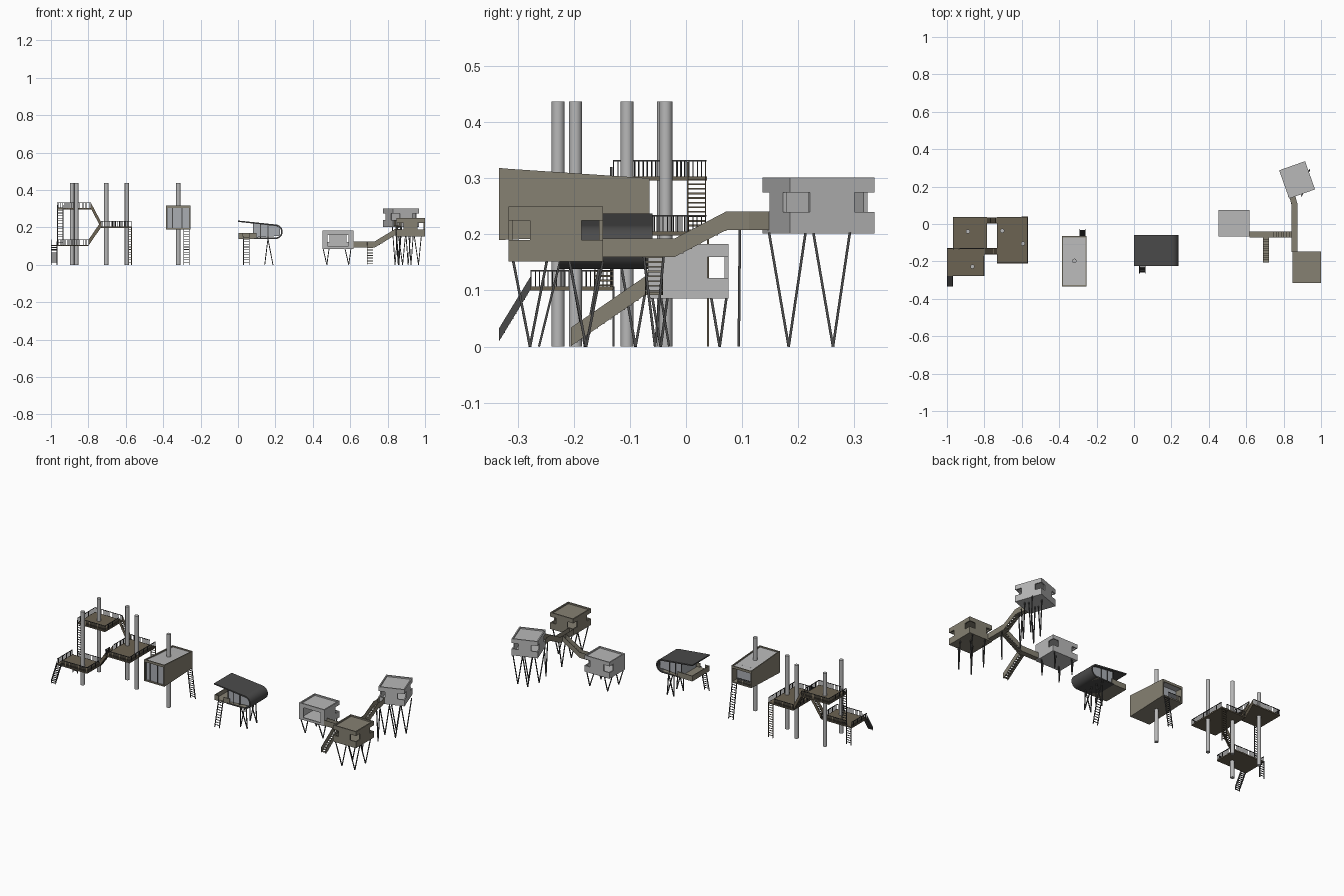
import bpy, bmesh, math
from mathutils import Vector as V, Matrix

if "Cube" in bpy.data.objects:
    bpy.data.objects.remove(bpy.data.objects["Cube"])

def mat(name, r, g, b):
    m = bpy.data.materials.new(name)
    m.diffuse_color = (r, g, b, 1)
    m.use_nodes = True
    m.node_tree.nodes["Principled BSDF"].inputs["Base Color"].default_value = m.diffuse_color
    return m
WOOD = mat("wood_deck", .15, .125, .085)
WALL = mat("olive_wall", .24, .22, .17)
DARK = mat("dark_metal", .07, .07, .07)
PALE = mat("pale_wall", .48, .48, .48)
GLASS = mat("grey_glass", .4, .42, .45)

def part(name, m, fn):
    bm = bmesh.new()
    fn(bm)
    bmesh.ops.recalc_face_normals(bm, faces=bm.faces)
    me = bpy.data.meshes.new(name)
    bm.to_mesh(me)
    bm.free()
    me.materials.append(m)
    ob = bpy.data.objects.new(name, me)
    bpy.context.collection.objects.link(ob)
    return ob

def prism(bm, pts, d):
    a = [bm.verts.new(p) for p in pts]
    b = [bm.verts.new(V(p) + V(d)) for p in pts]
    bm.faces.new(a)
    bm.faces.new(b[::-1])
    for i in range(len(a)):
        j = (i + 1) % len(a)
        bm.faces.new((a[i], b[i], b[j], a[j]))

def box(bm, x0, x1, y0, y1, z0, z1):
    prism(bm, [(x0, y0, z0), (x1, y0, z0), (x1, y1, z0), (x0, y1, z0)], (0, 0, z1 - z0))

def beam(bm, a, b, w=.004):
    a, b = V(a), V(b)
    d = (b - a).normalized()
    s = d.cross(V((0, 0, 1)) if abs(d.z) < .9 else V((0, 1, 0))).normalized() * w / 2
    t = d.cross(s)
    prism(bm, [a - s - t, a + s - t, a + s + t, a - s + t], b - a)

def pole(name, x, y):
    def f(bm):
        bmesh.ops.create_cone(bm, cap_ends=True, segments=24, radius1=.0115, radius2=.0115, depth=.437,
                              matrix=Matrix.Translation((x, y, .2185)))
        for fc in bm.faces:
            fc.smooth = len(fc.verts) == 4
    part(name, PALE, f)

def railing(bm, a, b, h=.028):
    a, b = V(a), V(b)
    up = V((0, 0, h))
    beam(bm, a + up, b + up, .003)
    n = max(1, round((b - a).length / .0075))
    for i in range(n + 1):
        p = a.lerp(b, i / n)
        beam(bm, p, p + up, .0018)

def ladder(name, a, b, width=.03, m=DARK):
    a, b, s = V(a), V(b), V((width / 2, 0, 0))
    def f(bm):
        for k in (-1, 1):
            beam(bm, a + s * k, b + s * k, .004)
        n = round((b - a).length / .014)
        for i in range(1, n):
            p = a.lerp(b, i / n)
            beam(bm, p - s, p + s, .003)
    part(name, m, f)

# walkway or stair: solid side panels with a floor, or treads when sloped
def walkway(name, a, b, width=.032, m=WALL, h=.028):
    a, b = V(a), V(b)
    run = V((b.x - a.x, b.y - a.y, 0))
    d = run.normalized()
    s = V((-d.y, d.x, 0)) * width / 2
    up, dn = V((0, 0, h)), V((0, 0, -.005))
    def f(bm):
        for k in (-1, .88):
            o = s * k
            prism(bm, [a + o + dn, b + o + dn, b + o + up, a + o + up], s * .12)
        if abs(b.z - a.z) < .01:
            prism(bm, [a - s + dn, b - s + dn, b + s + dn, a + s + dn], -dn)
        else:
            n = max(3, round(abs(b.z - a.z) / .0085))
            for i in range(n):
                p = a.lerp(b, (i + .5) / n)
                t = d * run.length / n * .5
                prism(bm, [p - t - s, p + t - s, p + t + s, p - t + s], (0, 0, -.003))
    part(name, m, f)

# --- Group A: platforms on poles
def platform(name, x0, x1, y0, y1, z, rails):
    part(name, WOOD, lambda bm: box(bm, x0, x1, y0, y1, z - .007, z))
    def f(bm):
        for ax, ay, bx, by in rails:
            railing(bm, (ax, ay, z), (bx, by, z))
    part(name + "_railing", DARK, f)

platform("low_platform", -1, -.8, -.278, -.131, .107,
         [(-.966, -.276, -.802, -.276), (-.998, -.276, -.998, -.133),
          (-.965, -.133, -.802, -.133), (-.802, -.276, -.802, -.17)])
platform("top_platform", -.968, -.785, -.131, .037, .303,
         [(-.966, .035, -.787, .035), (-.966, -.129, -.966, .035),
          (-.93, -.129, -.787, -.129), (-.787, -.129, -.787, 0)])
platform("mid_platform", -.733, -.568, -.21, .037, .205,
         [(-.731, -.208, -.57, -.208), (-.57, -.208, -.57, .035),
          (-.731, .035, -.605, .035), (-.731, -.125, -.731, 0), (-.731, -.208, -.731, -.165)])
for i, (x, y) in enumerate([(-.864, -.228), (-.888, -.04), (-.704, -.036), (-.594, -.105)]):
    pole(f"platform_pole_{i}", x, y)
walkway("ground_stair", (-.984, -.333, .015), (-.984, -.277, .107), .03, DARK, .018)
walkway("low_to_mid_stair", (-.8, -.146, .107), (-.733, -.146, .205), .034, WOOD, .026)
walkway("mid_to_top_stair", (-.733, .019, .205), (-.785, .019, .303), .034, WOOD, .026)
ladder("low_ladder", (-.983, -.129, 0), (-.983, -.129, .107))
ladder("top_ladder", (-.95, -.133, .107), (-.95, -.133, .32))
ladder("mid_ladder", (-.585, .039, 0), (-.585, .039, .205), .03, WOOD)

# --- Group B: tapered cabin on one pole
X0, X1 = -.385, -.253
def yz(x, pts):
    return [(x, y, z) for y, z in pts]
def cabin(bm):
    side = [(-.333, .19), (-.333, .318), (-.065, .3), (-.065, .2)]
    for x in (X0, X1 - .006):
        prism(bm, yz(x, side), (.006, 0, 0))
    prism(bm, yz(X0, [(-.333, .19), (-.333, .197), (-.065, .207), (-.065, .2)]), (X1 - X0, 0, 0))
    for y, z in ((-.333, .318), (-.071, .3)):
        box(bm, X0, X1, y, y + .006, z - .014, z)
part("pole_cabin_shell", WALL, cabin)
part("pole_cabin_roof", PALE, lambda bm: prism(
    bm, yz(X0 + .004, [(-.33, .304), (-.33, .311), (-.068, .293), (-.068, .286)]), (X1 - X0 - .008, 0, 0)))
def panes(bm):
    box(bm, X0 + .005, X1 - .005, -.325, -.322, .194, .308)
    box(bm, X0 + .005, X1 - .005, -.112, -.109, .2, .296)
part("pole_cabin_glass", GLASS, panes)
def frames(bm):
    for x in (-.378, -.35, -.3, -.26):
        beam(bm, (x, -.328, .194), (x, -.328, .31), .004)
    railing(bm, (X0 + .006, -.068, .206), (-.292, -.068, .206), .03)
part("pole_cabin_frames", DARK, frames)
pole("pole_cabin_pole", -.319, -.197)
ladder("pole_cabin_ladder", (-.275, -.03, 0), (-.275, -.064, .205))

# --- Group C: curled shell pod
def shell(bm):
    def arc(r, n=14):
        return [(.2 + r * math.sin(math.pi * i / n), .177 + r * math.cos(math.pi * i / n)) for i in range(n + 1)]
    prof = [(0, .237)] + arc(.039) + [(.085, .138), (.085, .144)] + arc(.031)[::-1] + [(0, .23)]
    prism(bm, [(x, -.225, z) for x, z in prof], (0, .165, 0))
pod = part("pod_shell", DARK, shell)
for p in pod.data.polygons:
    p.use_smooth = len(p.vertices) == 4
pod.data.set_sharp_from_angle(angle=math.radians(30))
def balcony(bm):
    box(bm, .002, .2, -.223, -.062, .138, .146)
    box(bm, .002, .006, -.223, -.062, .138, .17)
    box(bm, .002, .1, -.066, -.062, .138, .17)
    for x0, x1 in ((.002, .028), (.062, .1)):
        box(bm, x0, x1, -.223, -.219, .138, .17)
part("pod_balcony", WALL, balcony)
def pod_glass(bm):
    for y in (-.21, -.078):
        prism(bm, [(.08, y, .146), (.225, y, .155), (.225, y, .2), (.195, y, .21), (.08, y, .222)], (0, .003, 0))
    box(bm, .08, .083, -.21, -.075, .146, .222)
part("pod_glass", GLASS, pod_glass)
def pod_frames(bm):
    for x in (.081, .12, .16):
        for y in (-.212, -.074):
            beam(bm, (x, y, .146), (x, y, .222 - (x - .08) * .1), .004)
part("pod_frames", DARK, pod_frames)
ladder("pod_ladder", (.045, -.262, 0), (.045, -.225, .15))

# --- Slender V-shaped legs: (ground point, top points)
def legs(name, sets):
    def f(bm):
        for g, tops in sets:
            for t in tops:
                beam(bm, g, t, .0045)
    part(name, DARK, f)
legs("pod_legs", [((x, y, 0), [(.16, y - .025, .14), (.16, y + .025, .14)])
                  for x in (.143, .187) for y in (-.18, -.09)])

# --- Group D: three rooms joined by stairs
def room(name, cx, cy, w, d, z0, z1, rot, m, holes):
    def place(o):
        o.location, o.rotation_euler = (cx, cy, 0), (0, 0, rot)
        return o
    w, d, t = w / 2, d / 2, .007
    ob = place(part(name, m, lambda bm: box(bm, -w, w, -d, d, z0, z1)))
    cuts = [(-w + t, w - t, -d + t, d - t, z0 + t, z1 - .016),
            (-w + t, w - t, -d + t, d - t, z1 - .008, z1 + .05)] + holes
    cutters = []
    for c in cuts:
        k = place(part("cutter", m, lambda bm: box(bm, *c)))
        k.hide_render = True
        mod = ob.modifiers.new("cut", 'BOOLEAN')
        mod.operation, mod.object, mod.solver = 'DIFFERENCE', k, 'EXACT'
        cutters.append(k)
    bpy.context.view_layer.update()
    me = bpy.data.meshes.new_from_object(ob.evaluated_get(bpy.context.evaluated_depsgraph_get()))
    ob.modifiers.clear()
    ob.data = me
    for k in cutters:
        bpy.data.objects.remove(k)

def corner(w, d, sx, sy, z0, z1, s=.038):
    xs = sorted((sx * (w / 2 - s), sx * (w / 2 + .02)))
    ys = sorted((sy * (d / 2 - s), sy * (d / 2 + .02)))
    return (*xs, *ys, z0, z1)

ALL = [(-1, -1), (1, -1), (1, 1), (-1, 1)]
room("left_room", .534, .004, .166, .144, .086, .183, 0, PALE,
     [corner(.166, .144, sx, 1, .122, .16) for sx in (-1, 1)] + [(-.055, .058, -.1, -.06, .1, .16)])
room("front_room", .923, -.232, .152, .168, .152, .25, 0, WALL,
     [corner(.152, .168, *c, .19, .225) for c in ALL])
room("back_room", .872, .236, .147, .16, .202, .301, math.radians(19.5), PALE,
     [corner(.147, .16, *c, .24, .275) for c in ALL])

legs("left_room_legs", [((x, y, 0), [(x - .02, y - .015, .087), (x + .012, y + .012, .087)])
                        for x in (.475, .592) for y in (-.045, .06)])
legs("front_room_legs", [((x, y, 0), [(x - .022, y - .03, .153), (x + .015, y + .03, .153)])
                         for x in (.88, .965) for y in (-.278, -.178)])
legs("back_room_legs", [((x, y, 0), [(x - .015, y - .035, .203), (x + .015, y + .03, .203)])
                        for x, y in ((.84, .183), (.91, .183), (.86, .262), (.925, .262))])
legs("walkway_legs", [((.857, .094, 0), [(.845, .096, .21), (.869, .096, .21)]),
                      ((.857, -.055, 0), [(.845, -.075, .16), (.869, -.04, .16)])])

walkway("entry_stair", (.707, -.205, .006), (.707, -.073, .097))
walkway("left_walkway", (.617, -.057, .097), (.73, -.057, .097))
walkway("middle_stair", (.73, -.057, .097), (.842, -.057, .165))
walkway("front_walkway", (.858, -.15, .165), (.858, -.02, .165))
walkway("back_stair", (.858, -.02, .165), (.858, .072, .213))
walkway("back_walkway", (.858, .072, .213), (.858, .112, .213))
walkway("back_room_entry", (.858, .105, .213), (.846, .15, .213))
